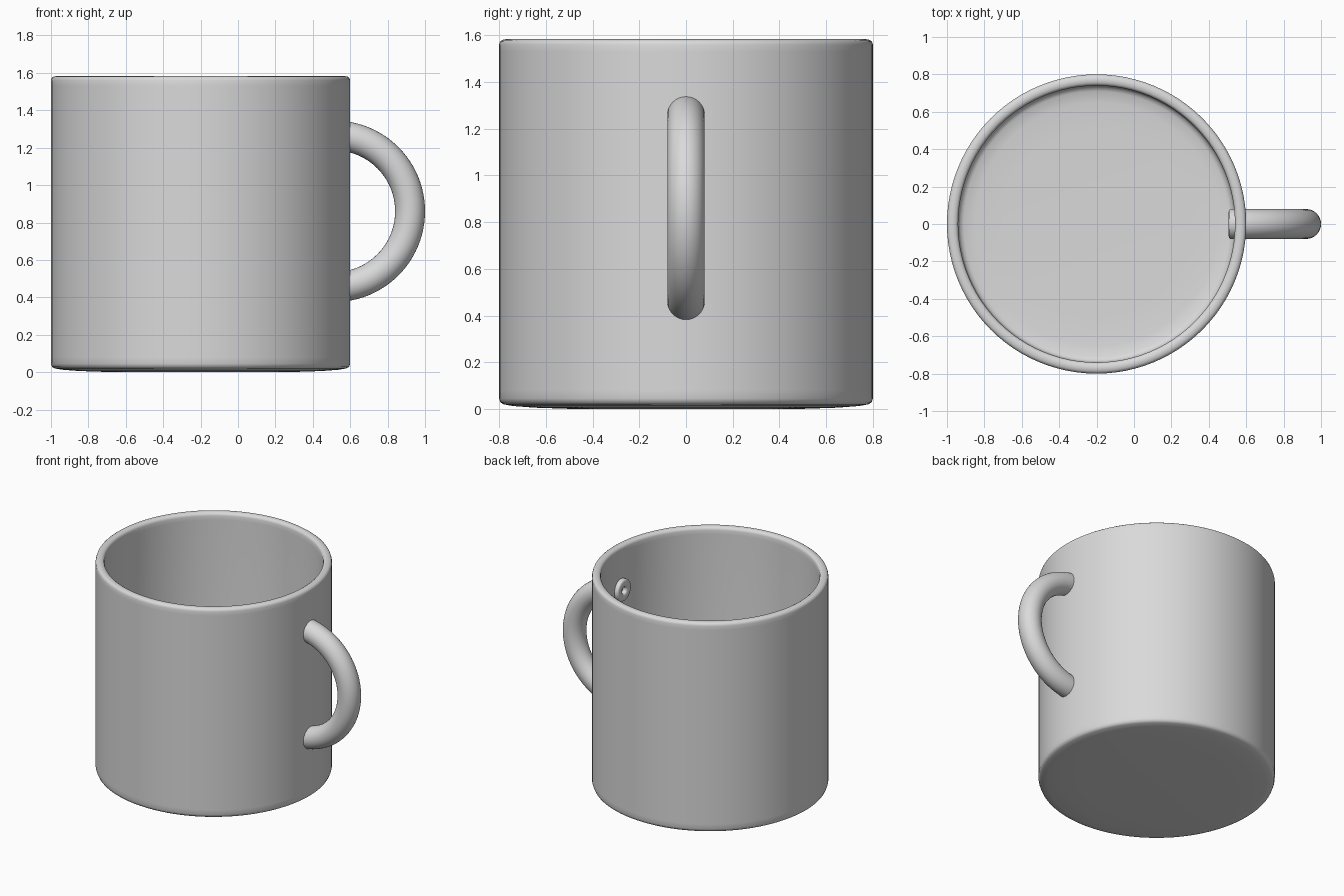
import bpy, bmesh, math
from mathutils import Vector

if "Cube" in bpy.data.objects:
    bpy.data.objects.remove(bpy.data.objects["Cube"])

CX = -0.2                      # mug axis
HX, HZ, HR = 0.515, 0.86, 0.405  # handle arc centre and radius

grey = bpy.data.materials.new("light grey ceramic")
grey.diffuse_color = (0.7, 0.7, 0.7, 1)
grey.use_nodes = True
grey.node_tree.nodes["Principled BSDF"].inputs["Base Color"].default_value = grey.diffuse_color


def finish(name, bm):
    bmesh.ops.remove_doubles(bm, verts=bm.verts, dist=1e-5)
    bmesh.ops.recalc_face_normals(bm, faces=bm.faces)
    me = bpy.data.meshes.new(name)
    bm.to_mesh(me)
    bm.free()
    for p in me.polygons:
        p.use_smooth = True
    me.materials.append(grey)
    ob = bpy.data.objects.new(name, me)
    bpy.context.collection.objects.link(ob)
    return ob


# Cup body: closed wall profile spun around the axis
profile = [(0, 0), (0.5, 0.001), (0.65, 0.006), (0.74, 0.013), (0.78, 0.02),
           (0.794, 0.028), (0.8, 0.045), (0.8, 0.08), (0.8, 1.53), (0.8, 1.56),
           (0.796, 1.573), (0.786, 1.58), (0.77, 1.583), (0.754, 1.58),
           (0.744, 1.573), (0.74, 1.56), (0.74, 1.53), (0.74, 0.13),
           (0.738, 0.1), (0.73, 0.083), (0.71, 0.073), (0.65, 0.066),
           (0.5, 0.061), (0, 0.06)]
bm = bmesh.new()
verts = [bm.verts.new((CX + r, 0, z)) for r, z in profile]
edges = [bm.edges.new(pair) for pair in zip(verts, verts[1:])]
bmesh.ops.spin(bm, geom=verts + edges, cent=(CX, 0, 0), axis=(0, 0, 1),
               angle=math.tau, steps=96, use_duplicate=False)
finish("cup_body", bm)

# Handle: hollow half-ring tube, its open rounded ends poking through the wall
N, SIDES = 48, 32
END = 0.010                    # short straight run past the half circle


def station(t):
    """Path point and outward direction; t in radians, -pi/2 to pi/2."""
    d = Vector((math.cos(t), 0, math.sin(t)))
    return Vector((HX, 0, HZ)) + d * HR, d


arc = [-math.pi / 2 + math.pi * i / N for i in range(N + 1)]
lip = [(0.0, 0.080), (0.006, 0.076), (0.009, 0.065), (0.010, 0.052),
       (0.009, 0.040), (0.006, 0.029), (0.0, 0.025)]
rings = []
for t in arc:
    rings.append((*station(t), 0.080))
for sign in (1, -1):
    p, d = station(sign * math.pi / 2)
    rings += [(p - Vector((s * END / 0.010, 0, 0)), d, r)
              for s, r in (lip if sign == 1 else lip[::-1])]
    if sign == 1:
        for t in reversed(arc):
            rings.append((*station(t), 0.025))

bm = bmesh.new()
loops = []
for p, d, r in rings:
    loop = []
    for k in range(SIDES):
        a = math.tau * k / SIDES
        loop.append(bm.verts.new(p + d * r * math.cos(a)
                                 + Vector((0, r * math.sin(a), 0))))
    loops.append(loop)
for i, loop in enumerate(loops):
    nxt = loops[(i + 1) % len(loops)]
    for k in range(SIDES):
        j = (k + 1) % SIDES
        bm.faces.new((loop[k], loop[j], nxt[j], nxt[k]))
finish("handle", bm)
